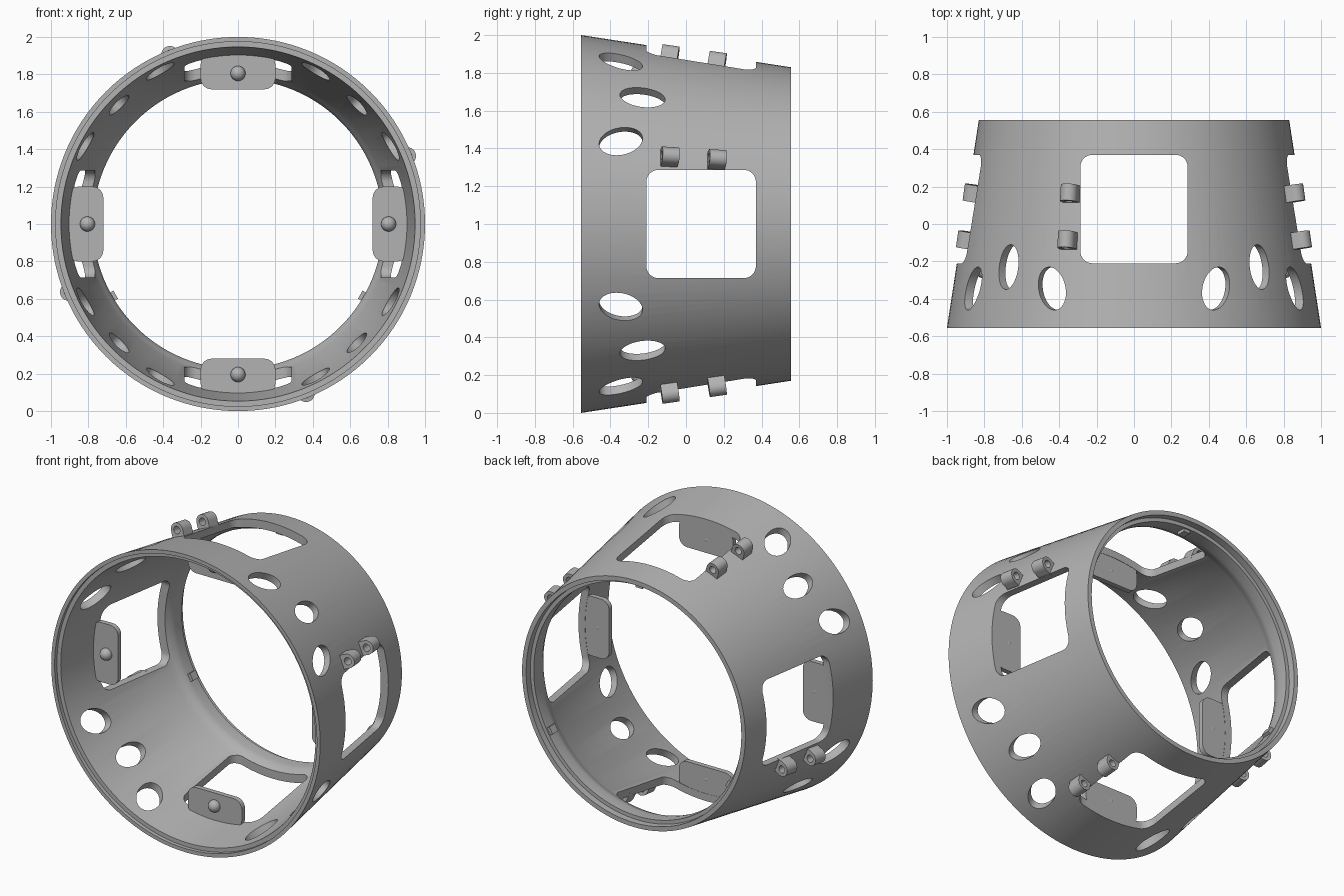
import bpy, bmesh
from math import sin, cos, pi, radians, hypot
from mathutils import Matrix, Vector

if "Cube" in bpy.data.objects:
    bpy.data.objects.remove(bpy.data.objects["Cube"], do_unlink=True)

grey = bpy.data.materials.new("plain_grey")
grey.use_nodes = True
grey.diffuse_color = (0.45, 0.45, 0.45, 1)
grey.node_tree.nodes["Principled BSDF"].inputs["Base Color"].default_value = grey.diffuse_color

CENTRE = Vector((0, 0, 1))
SLOPE = 0.17 / 1.11
QUARTERS = [i * pi / 2 for i in range(4)]


def shell_radius(y):
    return 1 - SLOPE * (y + 0.555)


def axes(angle):
    """Tangent, ring axis and outward directions at an angle round the ring."""
    return (Vector((-sin(angle), 0, cos(angle))), Vector((0, 1, 0)),
            Vector((cos(angle), 0, sin(angle))))


def frame(u, v, w, origin):
    m = Matrix((u, v, w)).transposed().to_4x4()
    m.translation = origin
    return m


def prism(bm, outline, low, high, m):
    a, b = [[bm.verts.new(m @ Vector((u, v, w))) for u, v in outline] for w in (low, high)]
    bm.faces.new(a)
    bm.faces.new(b)
    n = len(a)
    for i in range(n):
        j = (i + 1) % n
        bm.faces.new((a[i], a[j], b[j], b[i]))


def rounded_rect(u0, u1, v0, v1, r, steps=8):
    corners = ((u1 - r, v1 - r), (u0 + r, v1 - r), (u0 + r, v0 + r), (u1 - r, v0 + r))
    return [(cu + r * cos((q + k / steps) * pi / 2), cv + r * sin((q + k / steps) * pi / 2))
            for q, (cu, cv) in enumerate(corners) for k in range(steps + 1)]


def ellipse(a, b, tilt, n=40):
    pts = [(b * cos(2 * pi * k / n), a * sin(2 * pi * k / n)) for k in range(n)]
    return [(u * cos(tilt) - v * sin(tilt), u * sin(tilt) + v * cos(tilt)) for u, v in pts]


def finish(bm, name):
    bmesh.ops.recalc_face_normals(bm, faces=bm.faces)
    mesh = bpy.data.meshes.new(name)
    bm.to_mesh(mesh)
    bm.free()
    mesh.materials.append(grey)
    ob = bpy.data.objects.new(name, mesh)
    bpy.context.collection.objects.link(ob)
    return ob


def activate(ob):
    bpy.ops.object.select_all(action='DESELECT')
    ob.select_set(True)
    bpy.context.view_layer.objects.active = ob


def smooth(ob):
    activate(ob)
    bpy.ops.object.shade_smooth_by_angle(angle=radians(30))


# Tapered shell: revolved profile of (radius, y) with stepped rims
profile = [(1, -0.555), (0.83, 0.555), (0.80, 0.555), (0.80, 0.51), (0.775, 0.51),
           (0.775, 0.44), (0.78, 0.415), (0.792, 0.39), (0.812, 0.35),
           (0.947, -0.53), (0.975, -0.53), (0.975, -0.555)]
bm = bmesh.new()
SEGMENTS = 128
rings = []
for k in range(SEGMENTS):
    out = axes(2 * pi * k / SEGMENTS)[2]
    rings.append([bm.verts.new(CENTRE + out * r + Vector((0, y, 0))) for r, y in profile])
for k in range(SEGMENTS):
    a, b = rings[k], rings[(k + 1) % SEGMENTS]
    for i in range(len(profile)):
        j = (i + 1) % len(profile)
        bm.faces.new((a[i], a[j], b[j], b[i]))
shell = finish(bm, "tapered_shell")

# Cutters: four windows and three oval holes per quarter
bm = bmesh.new()
for q in QUARTERS:
    prism(bm, rounded_rect(-0.287, 0.287, -0.21, 0.37, 0.065), 0.6, 1.2,
          frame(*axes(q), CENTRE))
    for degrees, y, a, b, tilt in ((27, -0.345, 0.12, 0.078, -22),
                                   (45, -0.23, 0.12, 0.072, 0),
                                   (63, -0.345, 0.12, 0.078, 22)):
        t, axis, out = axes(q + radians(degrees))
        prism(bm, ellipse(a, b, radians(tilt)), 0.6, 1.2,
              frame(t, axis, out, CENTRE + axis * y))
cutter = finish(bm, "opening_cutter")
cutter.hide_render = True
activate(shell)
cut = shell.modifiers.new("openings", 'BOOLEAN')
cut.operation = 'DIFFERENCE'
cut.solver = 'EXACT'
cut.object = cutter
bpy.ops.object.modifier_apply(modifier=cut.name)
bpy.data.objects.remove(cutter, do_unlink=True)
smooth(shell)

# Inner plates with a round stud at the front of each window
for n, q in enumerate(QUARTERS, 1):
    t, axis, out = axes(q)
    bm = bmesh.new()
    prism(bm, rounded_rect(-0.2, 0.2, 0.72, 0.91, 0.06), -0.245, -0.212,
          frame(t, out, axis, CENTRE))
    smooth(finish(bm, f"inner_plate_{n}"))
    bm = bmesh.new()
    bmesh.ops.create_uvsphere(bm, u_segments=24, v_segments=16, radius=0.04,
                              matrix=Matrix.Translation(CENTRE + out * 0.805 - axis * 0.25))
    smooth(finish(bm, f"plate_stud_{n}"))


# Hinge lugs: round-topped blocks with a pin hole, leaning with the shell
def lug_point(angle):
    c, s = cos(angle), sin(angle)
    if s >= 0:
        return 0.046 * c, 0.046 * s
    k = min(0.046 / max(abs(c), 1e-6), 0.06 / -s)
    return k * c, k * s


for n, q in enumerate(QUARTERS, 1):
    for side, y in (("front", -0.085), ("back", 0.165)):
        t, axis, out = axes(q + radians(21.9))
        along = (axis - out * SLOPE).normalized()
        up = (out + axis * SLOPE).normalized()
        m = frame(t, up, along, CENTRE + axis * y + out * (shell_radius(y) + 0.042))
        bm = bmesh.new()
        N = 32
        loops = []
        for k in range(N):
            angle = 2 * pi * k / N
            u, v = lug_point(angle)
            hu, hv = 0.024 * cos(angle), 0.024 * sin(angle)
            loops.append([bm.verts.new(m @ Vector(p)) for p in
                          ((u, v, -0.045), (u, v, 0.045), (hu, hv, 0.045), (hu, hv, -0.045))])
        for k in range(N):
            a, b = loops[k], loops[(k + 1) % N]
            for i in range(4):
                j = (i + 1) % 4
                bm.faces.new((a[i], a[j], b[j], b[i]))
        smooth(finish(bm, f"{side}_hinge_lug_{n}"))

# Three small locking tabs inside the back lip
for n, degrees in enumerate((90, 210, 330), 1):
    t, axis, out = axes(radians(degrees))
    bm = bmesh.new()
    prism(bm, [(-0.025, 0.755), (0.025, 0.755), (0.025, 0.79), (-0.025, 0.79)],
          0.44, 0.5, frame(t, out, axis, CENTRE))
    finish(bm, f"locking_tab_{n}")
